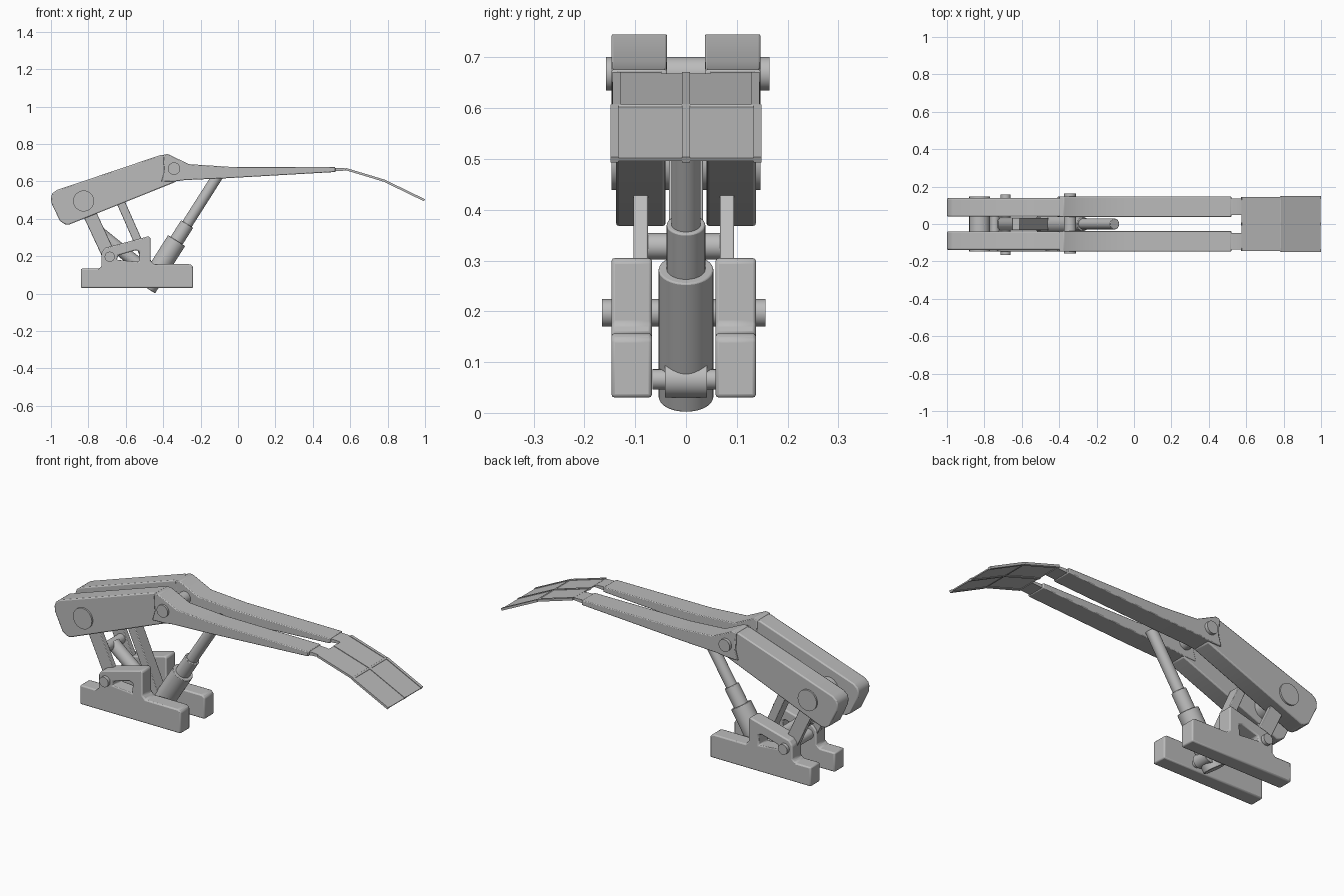
import bpy, bmesh
from mathutils import Vector, Matrix

cube = bpy.data.objects.get("Cube")
if cube:
    bpy.data.objects.remove(cube)

grey = bpy.data.materials.new("plain grey")
grey.use_nodes = True
GREY = (0.5, 0.5, 0.5, 1)
grey.diffuse_color = GREY
grey.node_tree.nodes["Principled BSDF"].inputs["Base Color"].default_value = GREY


def finish(name, bm, bevel=0, segments=2):
    bmesh.ops.recalc_face_normals(bm, faces=bm.faces[:])
    mesh = bpy.data.meshes.new(name)
    bm.to_mesh(mesh)
    bm.free()
    mesh.materials.append(grey)
    obj = bpy.data.objects.new(name, mesh)
    bpy.context.collection.objects.link(obj)
    if bevel:
        mod = obj.modifiers.new("bevel", "BEVEL")
        mod.width, mod.segments = bevel, segments
        mod.limit_method, mod.angle_limit = "ANGLE", 0.6
    bpy.ops.object.select_all(action="DESELECT")
    bpy.context.view_layer.objects.active = obj
    obj.select_set(True)
    bpy.ops.object.shade_smooth_by_angle(angle=0.6)
    return obj


def prism(name, outline, y0, y1, bevel=0, hole=None):
    """Side profile (x, z), with an optional hole, extruded along y."""
    bm = bmesh.new()
    edges = []
    for loop in filter(None, (outline, hole)):
        vs = [bm.verts.new((x, y0, z)) for x, z in loop]
        edges += [bm.edges.new((vs[i - 1], vs[i])) for i in range(len(vs))]
    bmesh.ops.triangle_fill(bm, edges=edges, use_beauty=True)
    bmesh.ops.dissolve_limit(bm, angle_limit=0.01, verts=[], edges=bm.edges[:])
    out = bmesh.ops.extrude_face_region(bm, geom=bm.faces[:], use_keep_orig=True)
    moved = [g for g in out["geom"] if isinstance(g, bmesh.types.BMVert)]
    bmesh.ops.translate(bm, verts=moved, vec=(0, y1 - y0, 0))
    return finish(name, bm, bevel)


def rod(name, a, b, radius, bevel=0):
    a, b = Vector(a), Vector(b)
    d = b - a
    bm = bmesh.new()
    matrix = Matrix.Translation((a + b) / 2) @ d.to_track_quat("Z", "Y").to_matrix().to_4x4()
    bmesh.ops.create_cone(bm, cap_ends=True, segments=40, radius1=radius,
                          radius2=radius, depth=d.length, matrix=matrix)
    return finish(name, bm, bevel)


def pin(name, x, z, radius, y0, y1):
    return rod(name, (x, y0, z), (x, y1, z), radius)


def bar(name, a, b, width, y0, y1, bevel=0):
    """Flat bar in the side plane from a to b."""
    a, b = Vector(a), Vector(b)
    d = (b - a).normalized() * width / 2
    n = Vector((-d.y, d.x))
    return prism(name, [a + n, b + n, b - n, a - n], y0, y1, bevel)


# Profiles
rail = [(-.84, .03), (-.24, .03), (-.24, .145), (-.255, .157), (-.45, .157),
        (-.468, .175), (-.468, .3), (-.48, .306), (-.71, .245), (-.73, .22),
        (-.73, .145), (-.745, .133), (-.84, .133)]
rail_window = [(-.648, .18), (-.53, .17), (-.527, .225), (-.545, .232), (-.64, .205)]
rear_arm = [(-1, .515), (-.993, .535), (-.97, .553), (-.41, .742), (-.36, .735),
            (-.32, .65), (-.335, .596), (-.905, .368), (-.925, .37), (-.952, .388),
            (-.998, .485)]
front_arm = [(-.4, .742), (-.375, .746), (-.262, .692), (-.05, .678), (.52, .676),
             (.52, .65), (-.075, .616), (-.283, .607), (-.335, .6), (-.41, .598),
             (-.395, .65)]

# Paired parts
for side, s in (("left", 1), ("right", -1)):
    def span(inner, outer, shift=0):
        return sorted((s * inner + shift, s * outer + shift))
    prism(side + "_base_rail", rail, *span(.0625, .1425, -.0045), .007, rail_window)
    prism(side + "_rear_arm", rear_arm, *span(.04, .138), .006)
    prism(side + "_front_arm", front_arm, *span(.037, .147), .004)
    prism(side + "_arm_tip", [(.51, .673), (.565, .671), (.585, .666), (.58, .658), (.51, .653)],
          *span(.048, .135))
    bar(side + "_rear_link", (-.825, .495), (-.688, .2), .072, *span(.071, .099, -.004), .003)

# Cross pins
pin("rear_arm_pin", -.825, .495, .056, -.147, .147)
pin("arm_joint_pin", -.342, .668, .033, -.158, .164)
pin("base_pin", -.686, .197, .027, -.165, .157)
pin("link_cross_pin", -.745, .328, .026, -.075, .068)

# Centre link and small cylinder
bar("centre_link", (-.632, .5), (-.46, .11), .045, -.033, .033, .003)
rod("small_cylinder", (-.745, 0, .328), (-.5, 0, .13), .034)

# Telescopic lifting cylinder
foot = Vector((-.489, 0, .03))
axis = Vector((.536, 0, .844)).normalized()
for name, start, end, radius in (("lift_sleeve", 0, .30, .054),
                                 ("lift_middle_stage", .2, .405, .038),
                                 ("lift_rod", .3, .72, .029)):
    rod(name, foot + axis * start, foot + axis * end, radius, .003)
pin("lift_foot_eye", -.43, .066, .036, -.041, .041)
pin("lift_foot_pin", -.43, .066, .02, -.066, .06)

# Hinged end panels with ribs
panels = (("upper", (.575, .666), (.787, .602), .143),
          ("lower", (.785, .602), (.997, .499), .147))
for name, a, b, half in panels:
    bar(name + "_panel", a, b, .006, -half, half)
    for rib, y in (("left", half - .006), ("centre", 0), ("right", .006 - half)):
        bar(f"{name}_{rib}_rib", a, b, .012, y - .008, y + .008)
pin("panel_hinge", .786, .602, .006, -.147, .147)
